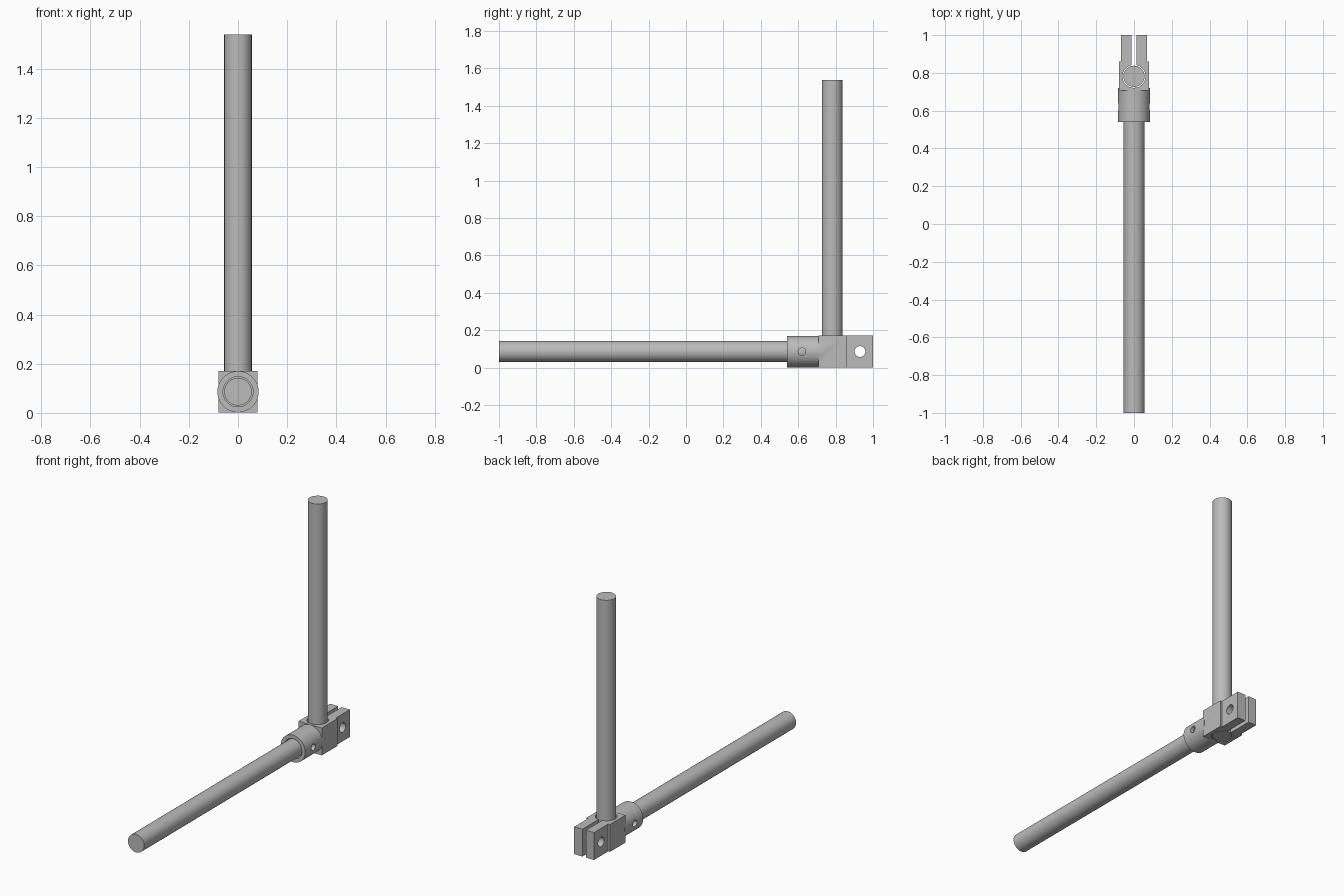
import bpy, math
from mathutils import Vector

if "Cube" in bpy.data.objects:
    bpy.data.objects.remove(bpy.data.objects["Cube"])

AXIS_Z = 0.086     # height of the horizontal rod
POST_Y = 0.782     # position of the upright rod
ROD_R, BORE_R, COLLAR_R = 0.056, 0.061, 0.084

steel = bpy.data.materials.new("steel_grey")
steel.use_nodes = True
steel.diffuse_color = (0.5, 0.5, 0.5, 1)
steel.node_tree.nodes["Principled BSDF"].inputs["Base Color"].default_value = (0.5, 0.5, 0.5, 1)


def finish(name):
    ob = bpy.context.object
    ob.name = name
    ob.data.materials.append(steel)
    return ob


def rod(name, start, end, radius, sides=48):
    a, b = Vector(start), Vector(end)
    turn = (b - a).to_track_quat("Z", "Y").to_euler()
    bpy.ops.mesh.primitive_cylinder_add(vertices=sides, radius=radius, depth=(b - a).length,
                                        location=(a + b) / 2, rotation=turn)
    return finish(name)


def box(name, half_x, y0, y1, z0, z1):
    bpy.ops.mesh.primitive_cube_add(size=1, location=(0, (y0 + y1) / 2, (z0 + z1) / 2))
    bpy.context.object.scale = (2 * half_x, y1 - y0, z1 - z0)
    return finish(name)


def combine(target, other, operation):
    mod = target.modifiers.new(other.name, "BOOLEAN")
    mod.operation, mod.object, mod.solver = operation, other, "EXACT"
    bpy.context.view_layer.objects.active = target
    bpy.ops.object.modifier_apply(modifier=mod.name)
    bpy.data.objects.remove(other)


def smooth(ob):
    bpy.ops.object.select_all(action="DESELECT")
    ob.select_set(True)
    bpy.context.view_layer.objects.active = ob
    bpy.ops.object.shade_smooth_by_angle(angle=math.radians(30))


# Clamp body: round collar, square block and two ears
clamp = rod("clamp_body", (0, 0.54, AXIS_Z), (0, 0.72, AXIS_Z), COLLAR_R)
combine(clamp, box("block", 0.08, 0.708, 0.86, 0.001, 0.171), "UNION")
combine(clamp, box("ears", 0.068, 0.85, 1.0, 0.001, 0.171), "UNION")

# Bores, clamping slot, bolt hole and set screw hole
cutters = [
    rod("collar_bore", (0, 0.5, AXIS_Z), (0, 0.706, AXIS_Z), BORE_R),
    rod("post_bore", (0, POST_Y, -0.1), (0, POST_Y, 0.3), BORE_R),
    box("slot", 0.012, POST_Y, 1.1, -0.1, 0.3),
    rod("bolt_hole", (-0.2, 0.93, AXIS_Z), (0.2, 0.93, AXIS_Z), 0.029, 32),
    rod("screw_hole", (-0.2, 0.62, AXIS_Z), (0.2, 0.62, AXIS_Z), 0.02, 32),
]
for cutter in cutters:
    combine(clamp, cutter, "DIFFERENCE")
smooth(clamp)

# The two rods
smooth(rod("horizontal_rod", (0, -1, AXIS_Z), (0, 0.704, AXIS_Z), ROD_R))
smooth(rod("upright_rod", (0, POST_Y, 0.002), (0, POST_Y, 1.538), ROD_R))
